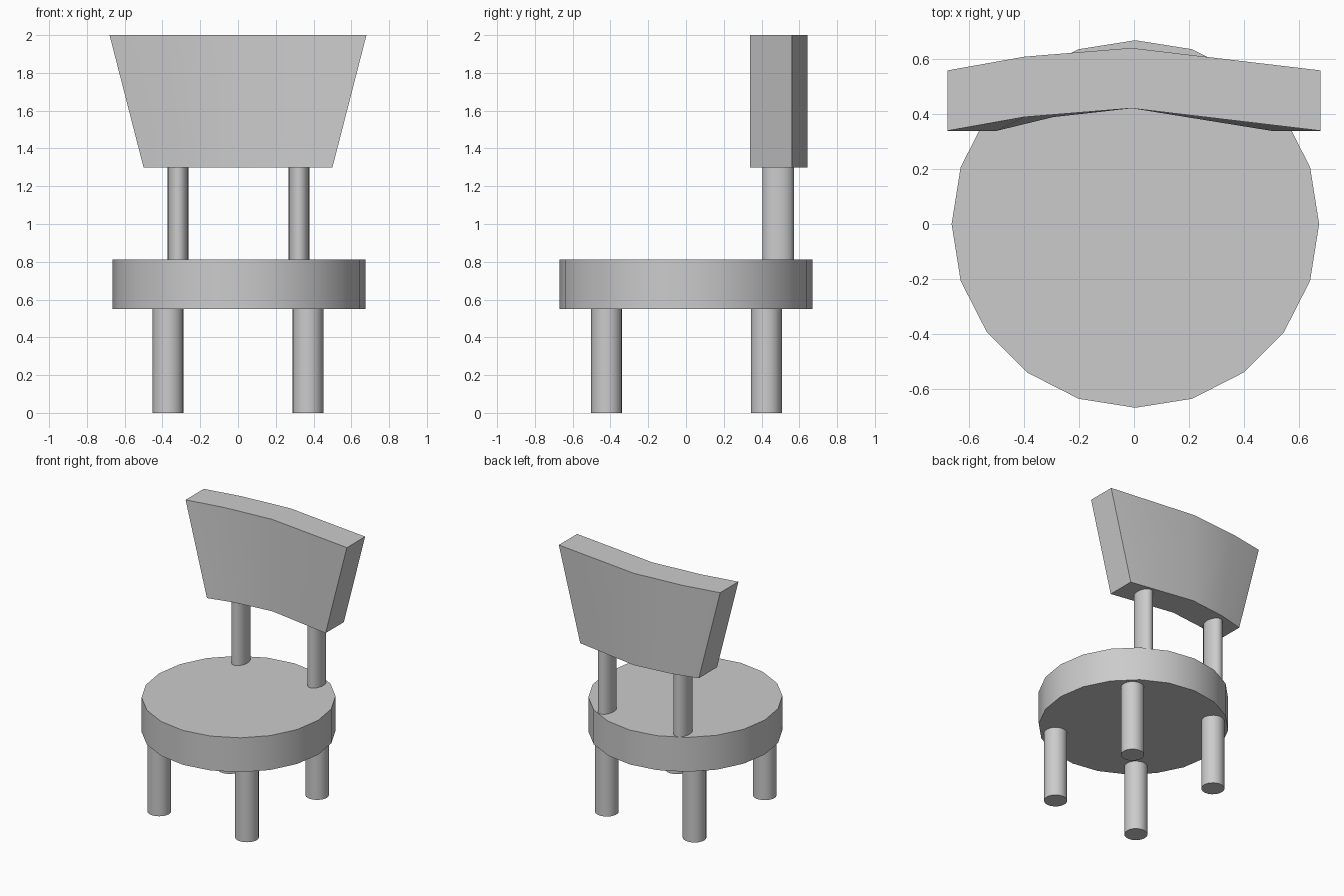
import bpy, bmesh

if "Cube" in bpy.data.objects:
    bpy.data.objects.remove(bpy.data.objects["Cube"])


def finish(obj):
    bpy.ops.object.select_all(action='DESELECT')
    obj.select_set(True)
    bpy.context.view_layer.objects.active = obj
    bpy.ops.object.shade_smooth_by_angle()


def column(name, x, y, z0, z1, rx, ry):
    """Upright 20-sided round or oval column with vertices on the axes."""
    bpy.ops.mesh.primitive_cylinder_add(vertices=20, radius=1, depth=z1 - z0,
                                        location=(x, y, (z0 + z1) / 2))
    obj = bpy.context.object
    obj.name = name
    for v in obj.data.vertices:
        v.co.x *= rx
        v.co.y *= ry
    finish(obj)


# Round seat
column("seat", 0.005, 0, 0.55, 0.812, 0.67, 0.67)

# Four legs and two oval back posts
for side, s in (("left", -1), ("right", 1)):
    column(f"front_leg_{side}", s * 0.37, -0.42, 0, 0.55, 0.082, 0.082)
    column(f"back_leg_{side}", s * 0.37, 0.425, 0, 0.55, 0.082, 0.082)
    column(f"back_post_{side}", s * 0.32 + 0.003, 0.488, 0.812, 1.3, 0.055, 0.083)

# Curved backrest, wider at the top
arc = [(-0.68, 0.34), (-0.40, 0.39), (-0.01, 0.422), (0.68, 0.34)]
thickness = 0.22
bm = bmesh.new()
rings = []
for z, widen in ((1.3, 0.5 / 0.68), (2.0, 1.0)):
    front = [(x * widen, y, z) for x, y in arc]
    back = [(x * widen, y + thickness, z) for x, y in reversed(arc)]
    rings.append([bm.verts.new(p) for p in front + back])
low, high = rings
n = len(arc)
for i in range(2 * n):
    j = (i + 1) % (2 * n)
    bm.faces.new((low[i], low[j], high[j], high[i]))
for ring in rings:
    for i in range(n - 1):
        bm.faces.new((ring[i], ring[i + 1], ring[2 * n - 2 - i], ring[2 * n - 1 - i]))
bmesh.ops.recalc_face_normals(bm, faces=bm.faces)
mesh = bpy.data.meshes.new("backrest")
bm.to_mesh(mesh)
bm.free()
backrest = bpy.data.objects.new("backrest", mesh)
bpy.context.collection.objects.link(backrest)
finish(backrest)
